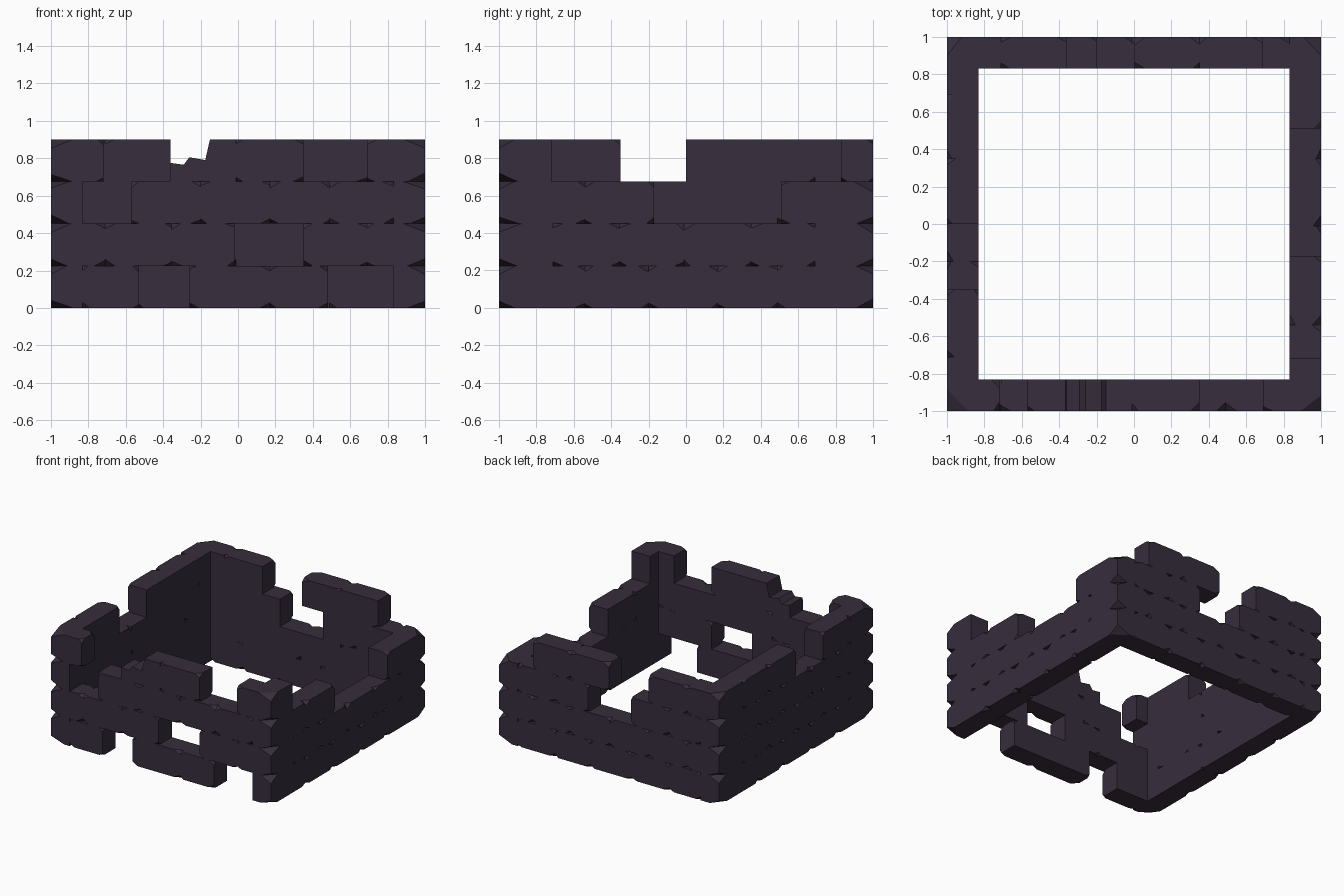
import bpy, bmesh, random
from mathutils import Vector

if "Cube" in bpy.data.objects:
    bpy.data.objects.remove(bpy.data.objects["Cube"])

random.seed(7)
T, ROW = 0.17, 0.225          # wall thickness, course height

stone = bpy.data.materials.new("dark_stone")
stone.diffuse_color = (0.038, 0.027, 0.046, 1)
stone.use_nodes = True
stone.node_tree.nodes["Principled BSDF"].inputs["Base Color"].default_value = stone.diffuse_color

# wall-local (u along, v inwards, z) to world
PLACE = {
    "front_wall": lambda u, v, z: (u, -1 + v, z),
    "back_wall":  lambda u, v, z: (u, 1 - v, z),
    "right_wall": lambda u, v, z: (1 - v, u, z),
    "left_wall":  lambda u, v, z: (-1 + v, u, z),
}
# brick joints for odd (0, 2) and even (1, 3) courses
JOINTS = {0: [-0.54, -0.2, 0.17, 0.49], 1: [-0.71, -0.355, -0.01, 0.35, 0.69]}
# missing stretches: (wall, course) -> list of (start, end)
GAPS = {
    ("front_wall", 0): [(-0.53, -0.26), (0.48, 0.83)],
    ("front_wall", 1): [(-0.02, 0.35)],
    ("front_wall", 2): [(-0.83, -0.57)],
    ("front_wall", 3): [(-0.72, -0.01), (0.35, 0.69)],
    ("back_wall", 2): [(-0.2, 0.19)],
    ("back_wall", 3): [(-0.36, 0.0), (0.69, 1.0)],
    ("right_wall", 2): [(-0.17, 0.51)],
    ("right_wall", 3): [(-0.72, 0.83)],
    ("left_wall", 3): [(-0.35, 0.0)],
}


def brick(u0, u1, z0, z1):
    """Box brick with its corners chipped off; big chips on the ring corners."""
    b = bmesh.new()
    bmesh.ops.create_cube(b, size=1)
    for p in b.verts:
        p.co = Vector(((p.co.x + .5) * (u1 - u0) + u0, (p.co.y + .5) * T,
                       (p.co.z + .5) * (z1 - z0) + z0))
    if u1 - u0 < 0.15:
        return b
    for u, su in ((u0, 1), (u1, -1)):
        for v, sv in ((0, 1), (T, -1)):
            for z, sz in ((z0, 1), (z1, -1)):
                ring = abs(u) > 0.99
                if sv < 0 and (ring or random.random() < 0.85):
                    continue
                if ring:
                    a, d, c = [random.uniform(*r) for r in ((.08, .12), (.08, .12), (.035, .055))]
                else:
                    a, d, c = [random.uniform(*r) for r in ((.03, .06), (.02, .05), (.018, .035))]
                n = Vector((su / a, sv / d, sz / c))
                co = Vector((u + su * a, v, z))
                cut = bmesh.ops.bisect_plane(b, geom=b.verts[:] + b.edges[:] + b.faces[:],
                                             plane_co=co, plane_no=n, clear_inner=True)
                edges = [e for e in cut["geom_cut"] if isinstance(e, bmesh.types.BMEdge)]
                bmesh.ops.holes_fill(b, edges=edges)
    return b


def prism(profile):
    """Block with an upright (u, z) profile running through the wall."""
    b = bmesh.new()
    f = b.faces.new([b.verts.new((u, 0, z)) for u, z in profile])
    r = bmesh.ops.extrude_face_region(b, geom=[f])
    for p in r["geom"]:
        if isinstance(p, bmesh.types.BMVert):
            p.co.y = T
    return b


def pieces(wall, row):
    """Split one course into bricks, leaving out the gaps."""
    side = wall in ("left_wall", "right_wall")
    end = 1.0 if side == (row % 2 == 0) else 1 - T    # corners interlock
    gaps = GAPS.get((wall, row), [])
    cuts = [-end]
    # gap edges replace any joint lying close to them
    edges = [e for g in gaps for e in g if abs(e) < end]
    joints = [j for j in JOINTS[row % 2] if all(abs(j - e) > 0.1 for e in edges)]
    cuts += sorted(edges + joints) + [end]
    for u0, u1 in zip(cuts, cuts[1:]):
        m = (u0 + u1) / 2
        if u1 - u0 > 1e-4 and not any(g0 < m < g1 for g0, g1 in gaps):
            yield u0, u1


for name, place in PLACE.items():
    solids = [brick(u0, u1, r * ROW, (r + 1) * ROW)
              for r in range(4) for u0, u1 in pieces(name, r)]
    if name == "front_wall":       # broken brick on the top course
        solids.append(prism([(-.365, .675), (-.36, .775), (-.29, .765), (-.26, .805),
                             (-.175, .79), (-.15, .9), (-.01, .9), (-.01, .675)]))
    out = bmesh.new()
    for s in solids:
        new = {p: out.verts.new(place(*p.co)) for p in s.verts}
        for f in s.faces:
            out.faces.new([new[p] for p in f.verts])
        s.free()
    bmesh.ops.recalc_face_normals(out, faces=out.faces[:])
    me = bpy.data.meshes.new(name)
    out.to_mesh(me)
    out.free()
    me.materials.append(stone)
    bpy.context.collection.objects.link(bpy.data.objects.new(name, me))
